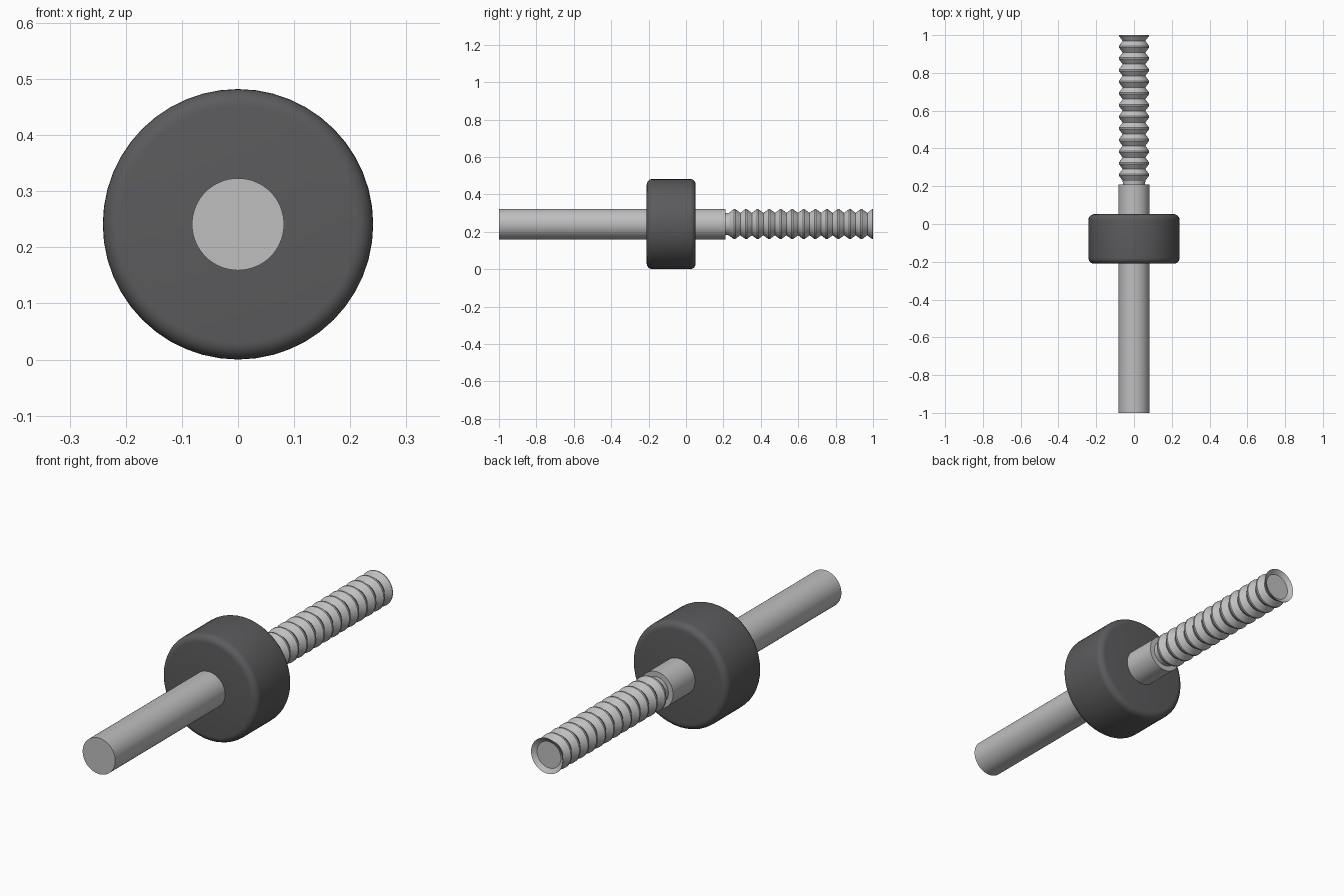
import bpy
import math

cube = bpy.data.objects.get("Cube")
if cube:
    bpy.data.objects.remove(cube, do_unlink=True)

AXIS_Z = 0.241
SHAFT_R, CORE_R, COLLAR_R = 0.082, 0.058, 0.241


def material(name, color):
    mat = bpy.data.materials.new(name)
    mat.use_nodes = True
    mat.diffuse_color = color
    bsdf = next(n for n in mat.node_tree.nodes if n.type == "BSDF_PRINCIPLED")
    bsdf.inputs["Base Color"].default_value = color
    return mat


def lathe(name, profile, sides, mat, angle):
    """Turn (y, radius) points around the long axis and cap both ends."""
    verts, faces = [], []
    for y, r in profile:
        for i in range(sides):
            a = 2 * math.pi * i / sides
            verts.append((r * math.sin(a), y, AXIS_Z + r * math.cos(a)))
    for k in range(len(profile) - 1):
        for i in range(sides):
            j = (i + 1) % sides
            lo, hi = k * sides, (k + 1) * sides
            faces.append((lo + i, hi + i, hi + j, lo + j))
    faces.append(tuple(range(sides)))
    faces.append(tuple(reversed(range(len(verts) - sides, len(verts)))))
    mesh = bpy.data.meshes.new(name)
    mesh.from_pydata(verts, [], faces)
    mesh.materials.append(mat)
    obj = bpy.data.objects.new(name, mesh)
    bpy.context.collection.objects.link(obj)
    # Consistent outward normals, then smooth shading with sharp edges kept
    bpy.ops.object.select_all(action="DESELECT")
    obj.select_set(True)
    bpy.context.view_layer.objects.active = obj
    bpy.ops.object.mode_set(mode="EDIT")
    bpy.ops.mesh.select_all(action="SELECT")
    bpy.ops.mesh.normals_make_consistent(inside=False)
    bpy.ops.object.mode_set(mode="OBJECT")
    bpy.ops.object.shade_smooth_by_angle(angle=math.radians(angle))
    return obj


steel = material("light steel", (0.52, 0.52, 0.53, 1))
rubber = material("dark grey rubber", (0.105, 0.105, 0.11, 1))

# Plain shaft passing through the collar
lathe("shaft", [(-1, SHAFT_R), (0.21, SHAFT_R)], 64, steel, 30)

# Threaded rod: narrow neck, then evenly spaced ridges up to a dished end
pitch, ridges = 0.0617, 13
thread = [(0.2, CORE_R)]
for k in reversed(range(ridges)):
    peak = 1 - k * pitch
    thread += [(peak - pitch * 0.5, CORE_R + 0.002),
               (peak - 0.004, SHAFT_R - 0.002)]
    thread.append((peak if k == 0 else peak + 0.004, SHAFT_R - 0.002))
thread.append((0.985, CORE_R + 0.002))
lathe("threaded_rod", thread, 48, steel, 30)

# Round collar with rolled edges
front, back, roll = -0.21, 0.052, 0.03
steps = 6
arc = [(roll * (1 - math.cos(t)), COLLAR_R - roll * (1 - math.sin(t)))
       for t in (math.pi / 2 * s / steps for s in range(steps + 1))]
collar = [(front + d, r) for d, r in arc]
collar += [(back - d, r) for d, r in reversed(arc)]
lathe("collar", collar, 48, rubber, 40)
